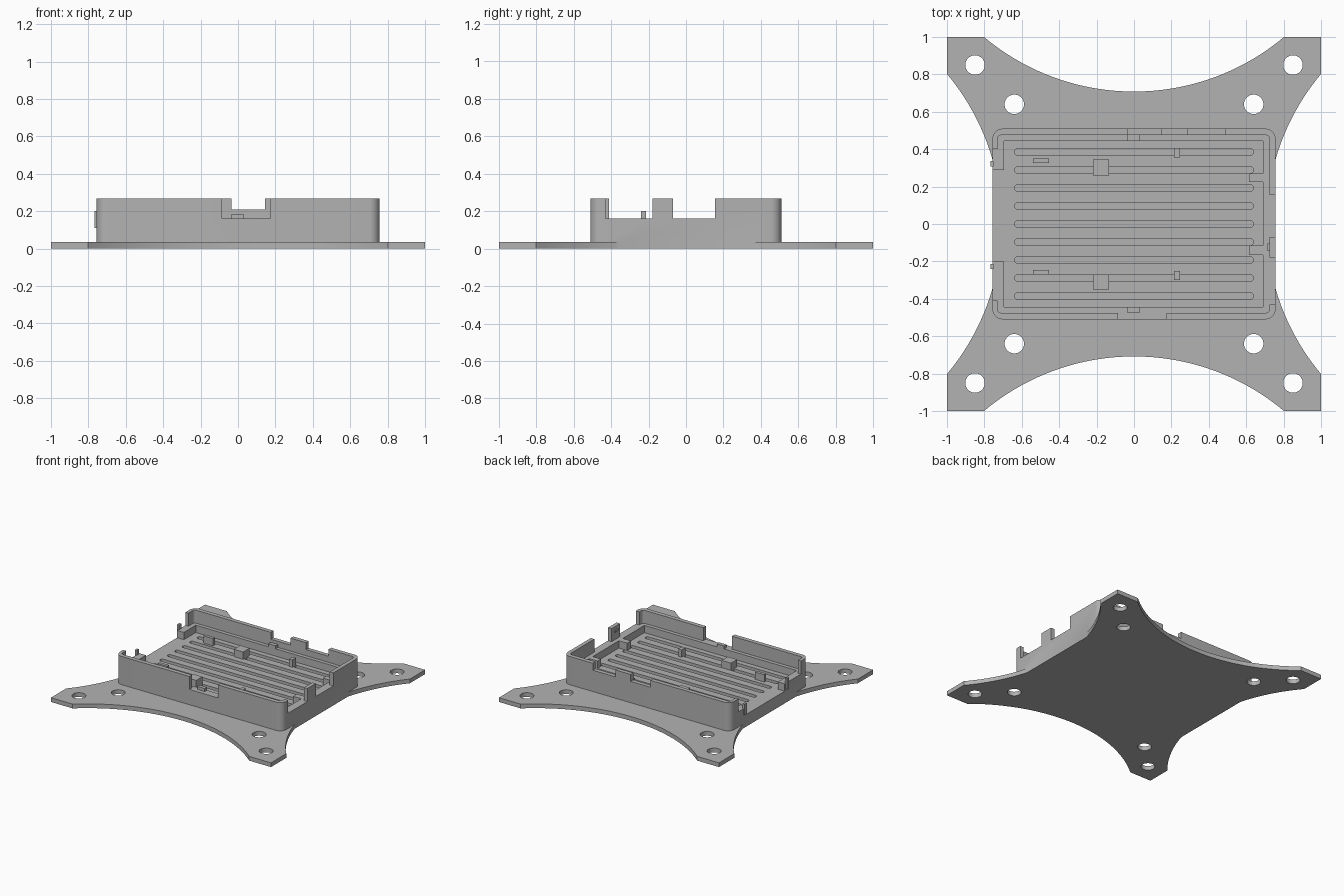
import bpy, bmesh, math

if "Cube" in bpy.data.objects:
    bpy.data.objects.remove(bpy.data.objects["Cube"])

grey = bpy.data.materials.new("light_grey")
grey.diffuse_color = (0.45, 0.45, 0.45, 1)
grey.use_nodes = True
grey.node_tree.nodes["Principled BSDF"].inputs["Base Color"].default_value = grey.diffuse_color


def prism(name, pts, z0, z1):
    """Extrude a closed 2D outline from z0 to z1."""
    bm = bmesh.new()
    face = bm.faces.new([bm.verts.new((x, y, z0)) for x, y in pts])
    top = bmesh.ops.extrude_face_region(bm, geom=[face])
    for v in top["geom"]:
        if isinstance(v, bmesh.types.BMVert):
            v.co.z = z1
    bmesh.ops.recalc_face_normals(bm, faces=bm.faces)
    me = bpy.data.meshes.new(name)
    bm.to_mesh(me)
    bm.free()
    ob = bpy.data.objects.new(name, me)
    bpy.context.collection.objects.link(ob)
    me.materials.append(grey)
    return ob


def box(name, x0, x1, y0, y1, z0, z1):
    return prism(name, [(x0, y0), (x1, y0), (x1, y1), (x0, y1)], z0, z1)


def rounded(name, x0, x1, y0, y1, z0, z1, r, n=8):
    pts = []
    corners = [(x1 - r, y1 - r), (x0 + r, y1 - r), (x0 + r, y0 + r), (x1 - r, y0 + r)]
    for q, (cx, cy) in enumerate(corners):
        for i in range(n + 1):
            a = math.pi / 2 * (q + i / n)
            pts.append((cx + r * math.cos(a), cy + r * math.sin(a)))
    return prism(name, pts, z0, z1)


def disc(name, x, y, r, z0, z1, n):
    return prism(name, [(x + r * math.cos(math.tau * i / n), y + r * math.sin(math.tau * i / n))
                        for i in range(n)], z0, z1)


def combine(target, tools, op):
    """Apply booleans, then remove the tool objects."""
    for t in tools:
        m = target.modifiers.new("bool", "BOOLEAN")
        m.operation, m.solver, m.object = op, "EXACT", t
        bpy.context.view_layer.objects.active = target
        bpy.ops.object.modifier_apply(modifier=m.name)
        bpy.data.objects.remove(t)


H, FLOOR, LEDGE = 0.267, 0.10, 0.16

# Mounting plate: square with four big arcs and eight screw holes
plate = box("mounting_plate", -1, 1, -1, 1, 0, 0.035)
cuts = []
for dx, dy in ((1, 0), (-1, 0), (0, 1), (0, -1)):
    cuts.append(disc("arc_cut", 1.956 * dx, 1.956 * dy, 1.248, -0.1, 0.2, 160))
for sx in (-1, 1):
    for sy in (-1, 1):
        for p in (0.85, 0.64):
            cuts.append(disc("hole_cut", p * sx, p * sy, 0.052, -0.1, 0.2, 40))
combine(plate, cuts, "DIFFERENCE")

# Tray: rounded block, hollowed in two steps so a ledge runs around the inside
tray = rounded("tray", -0.757, 0.757, -0.51, 0.51, 0, H, 0.055)
cuts = [rounded("upper_cavity", -0.73, 0.725, -0.475, 0.475, LEDGE, 0.5, 0.02, 4),
        box("lower_cavity", -0.695, 0.69, -0.445, 0.445, FLOOR, 0.5)]

# Wall openings
cuts += [box("front_notch", -0.085, 0.175, -0.6, -0.44, LEDGE, 0.5),
         box("back_notch_a", -0.035, 0.145, 0.44, 0.6, 0.21, 0.5),
         box("back_notch_b", 0.285, 0.49, 0.44, 0.6, 0.21, 0.5),
         box("right_notch_a", 0.68, 0.8, -0.43, -0.18, LEDGE, 0.5),
         box("right_notch_b", 0.68, 0.8, -0.07, 0.155, LEDGE, 0.5),
         box("left_low_wall", -0.8, -0.68, -0.41, 0.40, LEDGE, 0.5),
         box("left_opening", -0.8, -0.68, -0.20, 0.29, FLOOR, 0.5)]

# Cooling grooves in the floor
for i in range(9):
    y = (i - 4) * 0.0963
    cuts.append(rounded("groove", -0.638, 0.638, y - 0.018, y + 0.018, 0.035, 0.3, 0.0179, 6))
combine(tray, cuts, "DIFFERENCE")
combine(plate, [tray], "UNION")
plate.name = "mounting_plate_with_tray"

# Board supports on the floor
for side, ys in (("back", ((0.26, 0.345), (0.355, 0.405), (0.325, 0.35))),
                 ("front", ((-0.35, -0.27), (-0.30, -0.25), (-0.27, -0.245)))):
    for part, (x0, x1), (y0, y1) in zip(("block", "stub", "rib"),
                                        ((-0.22, -0.135), (0.215, 0.245), (-0.54, -0.455)), ys):
        box(f"{side}_support_{part}", x0, x1, y0, y1, FLOOR - 0.065, LEDGE)

# Right-hand support arms, and a small catch on the right tab
for y0, y1 in ((0.225, 0.27), (-0.165, -0.115)):
    box("right_support_arm", 0.615, 0.73, y0, y1, FLOOR - 0.065, LEDGE)
box("tab_catch", 0.715, 0.73, -0.145, -0.105, 0.225, 0.24)

# Middle clips on the front and back ledges
for y0, y1 in ((0.445, 0.48), (-0.475, -0.445)):
    box("ledge_clip", -0.035, 0.03, y0, y1, LEDGE - 0.01, 0.185)

# Thin posts on the left edge
for y in (0.322, -0.227):
    box("left_post", -0.768, -0.75, y - 0.014, y + 0.014, 0.11, 0.2)

# Smooth rounded sides, keep hard edges
for ob in bpy.data.objects:
    ob.select_set(True)
    bpy.context.view_layer.objects.active = ob
bpy.ops.object.shade_smooth_by_angle(angle=math.radians(30))
